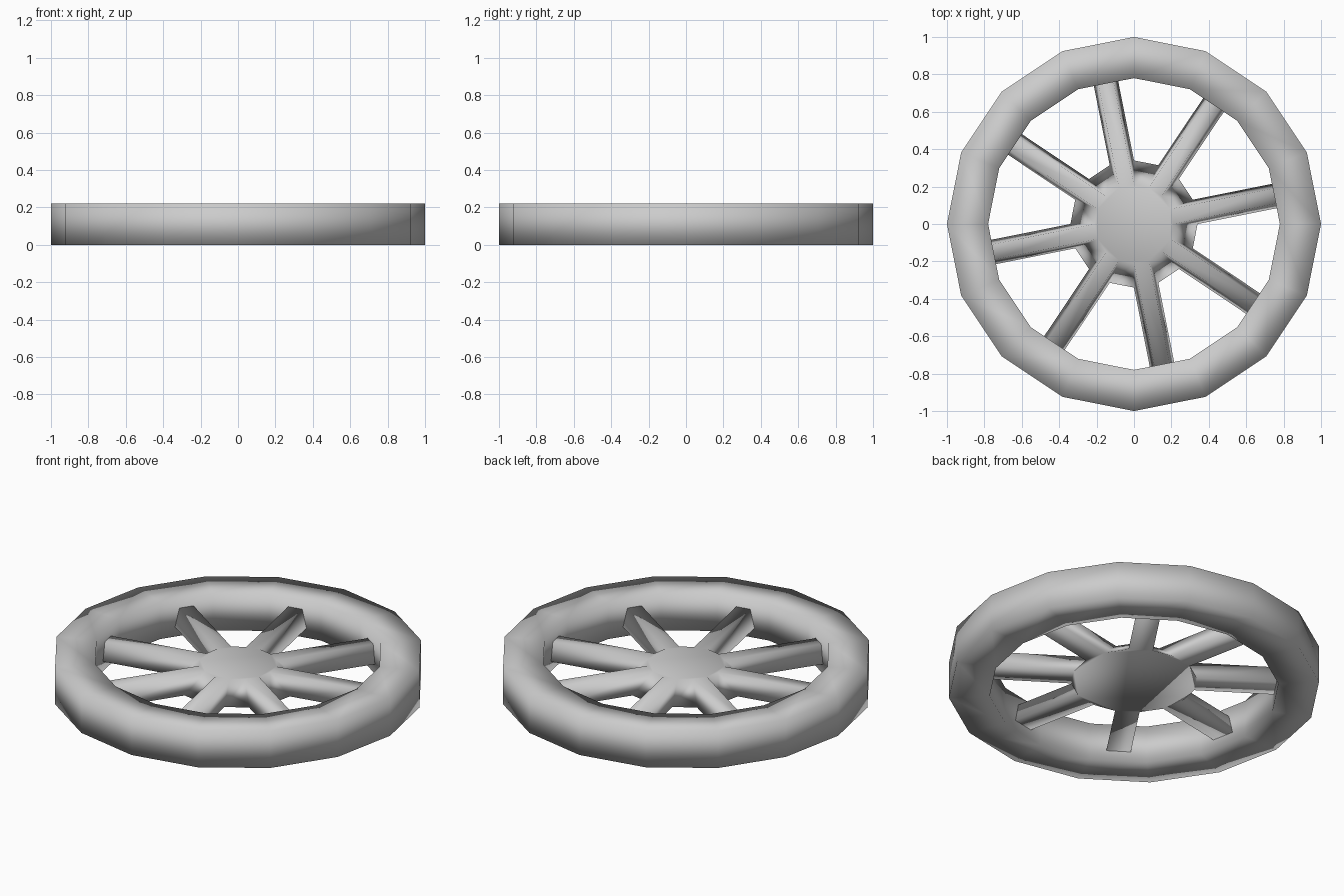
import bpy, bmesh, math
from mathutils import Vector

if "Cube" in bpy.data.objects:
    bpy.data.objects.remove(bpy.data.objects["Cube"])

SIDES = 16
HEIGHT = 0.22


def finish(name, bm):
    bmesh.ops.recalc_face_normals(bm, faces=bm.faces)
    for f in bm.faces:
        f.smooth = True
    mesh = bpy.data.meshes.new(name)
    bm.to_mesh(mesh)
    bm.free()
    obj = bpy.data.objects.new(name, mesh)
    bpy.context.collection.objects.link(obj)
    return obj


# Rim: rectangular section swept around 16 sides
bm = bmesh.new()
profile = [(1.0, 0), (1.0, HEIGHT), (0.78, HEIGHT), (0.78, 0)]
rings = []
for i in range(SIDES):
    a = math.tau * i / SIDES
    rings.append([bm.verts.new((r * math.cos(a), r * math.sin(a), z)) for r, z in profile])
for i in range(SIDES):
    p, q = rings[i], rings[(i + 1) % SIDES]
    for k in range(4):
        n = (k + 1) % 4
        bm.faces.new((p[k], q[k], q[n], p[n]))
finish("rim", bm)

# Hub: tapered 16-sided drum
bm = bmesh.new()
z_low, z_high = 0.057, 0.165
low, high = [[bm.verts.new((r * math.cos(math.tau * i / SIDES),
                            r * math.sin(math.tau * i / SIDES), z))
              for i in range(SIDES)] for r, z in ((0.34, z_low), (0.21, z_high))]
bm.faces.new(low)
bm.faces.new(high)
walls = [bm.faces.new((low[i], low[(i + 1) % SIDES], high[(i + 1) % SIDES], high[i]))
         for i in range(SIDES)]
bmesh.ops.recalc_face_normals(bm, faces=bm.faces)

# Spokes: every other hub wall pulled out to the inside of the rim
directions = [Vector((math.cos(math.tau * (i + 0.5) / SIDES),
                      math.sin(math.tau * (i + 0.5) / SIDES), 0)) for i in range(0, SIDES, 2)]
for wall, d in zip(walls[::2], directions):
    tip = bmesh.ops.extrude_discrete_faces(bm, faces=[wall])["faces"][0]
    for v in tip.verts:
        v.co += d * (0.77 - v.co.dot(d))
finish("hub_and_spokes", bm)
